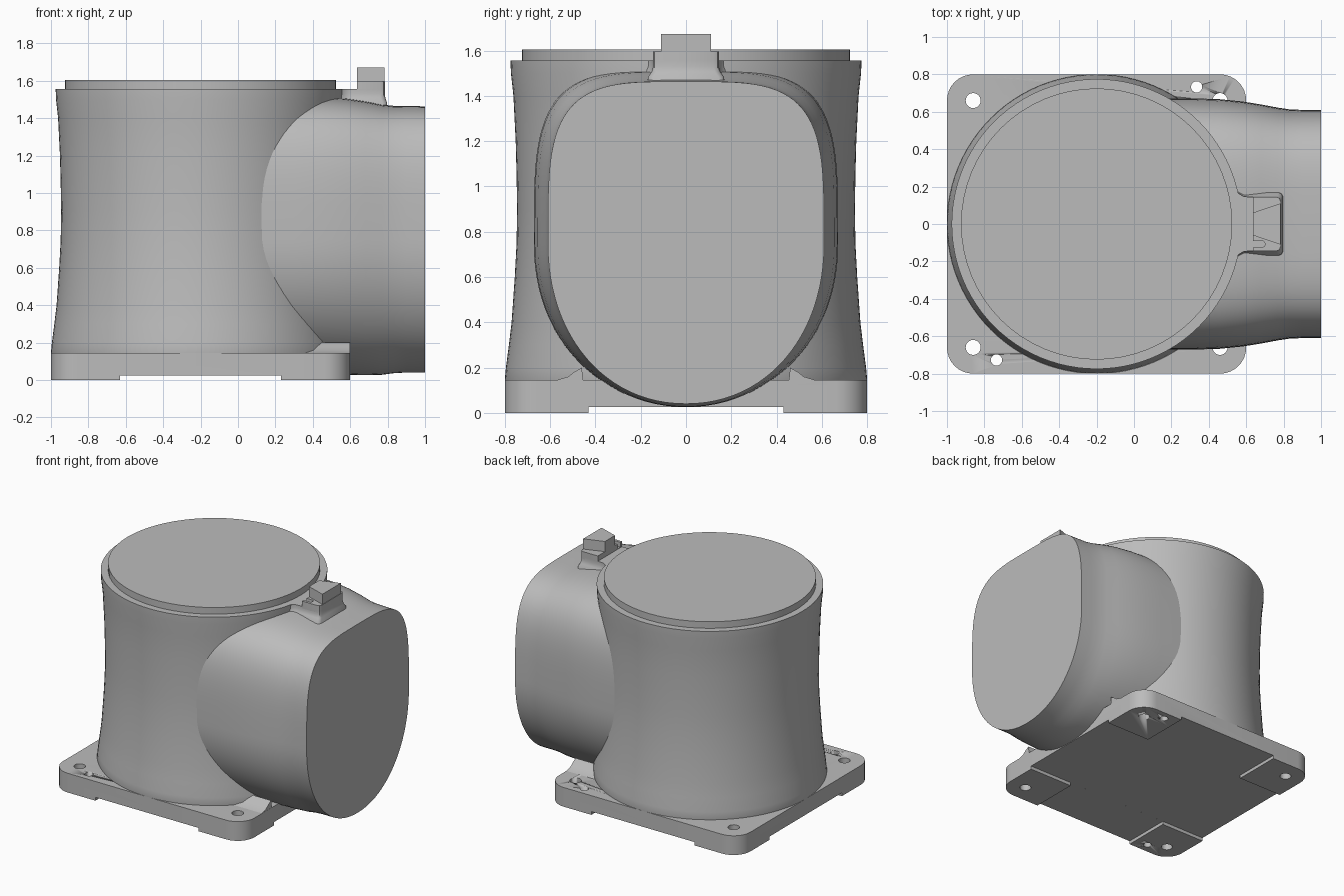
import bpy, bmesh, math
from mathutils import Vector

if "Cube" in bpy.data.objects:
    bpy.data.objects.remove(bpy.data.objects["Cube"], do_unlink=True)

GREY = (0.5, 0.5, 0.5, 1)
metal = bpy.data.materials.new("cast_grey")
metal.use_nodes = True
metal.diffuse_color = GREY
metal.node_tree.nodes["Principled BSDF"].inputs["Base Color"].default_value = GREY

AXIS = -0.2  # x of the body and plate centre


def make(name, bm, smooth=None):
    bmesh.ops.recalc_face_normals(bm, faces=bm.faces)
    mesh = bpy.data.meshes.new(name)
    bm.to_mesh(mesh)
    bm.free()
    mesh.materials.append(metal)
    ob = bpy.data.objects.new(name, mesh)
    bpy.context.collection.objects.link(ob)
    if smooth:
        bpy.ops.object.select_all(action='DESELECT')
        ob.select_set(True)
        bpy.context.view_layer.objects.active = ob
        bpy.ops.object.shade_smooth_by_angle(angle=math.radians(smooth))
    return ob


def loft(name, rings, smooth=None):
    """Skin a list of equal point rings and cap both ends."""
    bm = bmesh.new()
    loops = [[bm.verts.new(p) for p in ring] for ring in rings]
    n = len(loops[0])
    for a, b in zip(loops, loops[1:]):
        for i in range(n):
            j = (i + 1) % n
            bm.faces.new((a[i], a[j], b[j], b[i]))
    bm.faces.new(loops[0][::-1])
    bm.faces.new(loops[-1])
    return make(name, bm, smooth)


def prism(name, outline, z0, z1, smooth=None):
    return loft(name, [[(x, y, z) for x, y in outline] for z in (z0, z1)], smooth)


def circle(cx, cy, r, n):
    return [(cx + r * math.cos(math.tau * i / n), cy + r * math.sin(math.tau * i / n))
            for i in range(n)]


def box(x0, x1, y0, y1):
    return [(x0, y0), (x1, y0), (x1, y1), (x0, y1)]


def rounded_box(x0, x1, y0, y1, r, steps=8):
    pts = []
    corners = [(x1 - r, y1 - r), (x0 + r, y1 - r), (x0 + r, y0 + r), (x1 - r, y0 + r)]
    for q, (cx, cy) in enumerate(corners):
        for i in range(steps + 1):
            a = math.pi / 2 * (q + i / steps)
            pts.append((cx + r * math.cos(a), cy + r * math.sin(a)))
    return pts


def cut(target, cutter):
    cutter.hide_render = True
    cutter.hide_set(True)
    mod = target.modifiers.new("cut", 'BOOLEAN')
    mod.operation = 'DIFFERENCE'
    mod.solver = 'EXACT'
    mod.object = cutter


def mirrored(half):
    return half + [(x, -y) for x, y in reversed(half)]


# Base plate: rounded square with bolt holes and a cross-shaped recess beneath
plate = prism("base_plate", rounded_box(-1, 0.6, -0.8, 0.8, 0.14), 0, 0.145, 30)
holes = [(x, y, 0.04) for x in (-0.86, 0.46) for y in (-0.66, 0.66)]
holes += [(0.335, 0.733, 0.03), (-0.735, -0.727, 0.03)]
for i, (x, y, r) in enumerate(holes):
    cut(plate, prism(f"hole_cutter_{i}", circle(x, y, r, 24), -0.1, 0.3, 30))
cut(plate, prism("recess_cutter_y", box(-0.63, 0.23, -1, 1), -0.1, 0.025))
cut(plate, prism("recess_cutter_x", box(-1.2, 0.8, -0.43, 0.43), -0.1, 0.0251))

# Body: waisted round barrel with a raised lip
profile = [(0.79, 0.1), (0.8, 0.145), (0.795, 0.2), (0.782, 0.3), (0.77, 0.4), (0.756, 0.6),
           (0.748, 0.75), (0.746, 0.9), (0.748, 1.05), (0.752, 1.2), (0.762, 1.4),
           (0.773, 1.5), (0.775, 1.555)]
loft("body", [[(x, y, z) for x, y in circle(AXIS, 0, r, 96)] for r, z in profile], 30)
prism("top_lip", circle(AXIS, 0, 0.725, 64), 1.5, 1.605, 30)

# Side duct: squarish at the top, round below, narrowing to a flat end


def duct_ring(x, w, bottom, top, mid=0.75, n=96):
    ring = []
    for i in range(n):
        a = math.tau * i / n
        c, s = math.cos(a), math.sin(a)
        power = 2 / 3.9 if s > 0 else 2 / 2.1
        height = top - mid if s > 0 else mid - bottom
        y = math.copysign(abs(c) ** power, c) * w
        z = mid + math.copysign(abs(s) ** power, s) * height
        ring.append((x, y, z))
    return ring


stations = [(-0.1, 0.672, 0.03, 1.52), (0.3, 0.672, 0.03, 1.52), (0.45, 0.668, 0.03, 1.515),
            (0.58, 0.655, 0.028, 1.505), (0.68, 0.639, 0.026, 1.49), (0.77, 0.622, 0.028, 1.472),
            (0.83, 0.613, 0.036, 1.466), (0.9, 0.61, 0.04, 1.465), (1.0, 0.61, 0.04, 1.463)]
loft("side_duct", [duct_ring(*s) for s in stations], 35)

# Fillets where the duct meets the plate
fillet = [(0.45, 0.1), (0.46, 0.2), (0.495, 0.18), (0.52, 0.16), (0.57, 0.145), (0.57, 0.1)]
for side, label in ((1, "left"), (-1, "right")):
    loft(label + "_duct_fillet", [[(x, side * y, z) for y, z in fillet] for x in (0.35, 0.599)], 40)

# Tab on top of the duct, flared into the body and the duct
neck = mirrored([(0.45, 0.21), (0.53, 0.19), (0.557, 0.165), (0.585, 0.148), (0.61, 0.145),
                 (0.76, 0.145), (0.777, 0.138), (0.785, 0.12)])
flares = [(0.03, 1.43), (0.022, 1.485), (0.007, 1.505), (0, 1.53), (0, 1.555)]
loft("tab_neck", [[(x + f * 0.5 * (x > 0.7), y + math.copysign(f, y), z) for x, y in neck]
                  for f, z in flares], 40)
step = mirrored([(0.635, 0.145), (0.76, 0.145), (0.777, 0.138), (0.785, 0.12)])
shoulder = prism("tab_shoulder", step, 1.54, 1.595, 40)
cut(shoulder, prism("slot_cutter", rounded_box(0.6, 0.7, -0.125, -0.09, 0.016), 1.56, 1.65))
prism("tab_block", mirrored([(0.635, 0.06), (0.782, 0.11)]), 1.58, 1.672)
